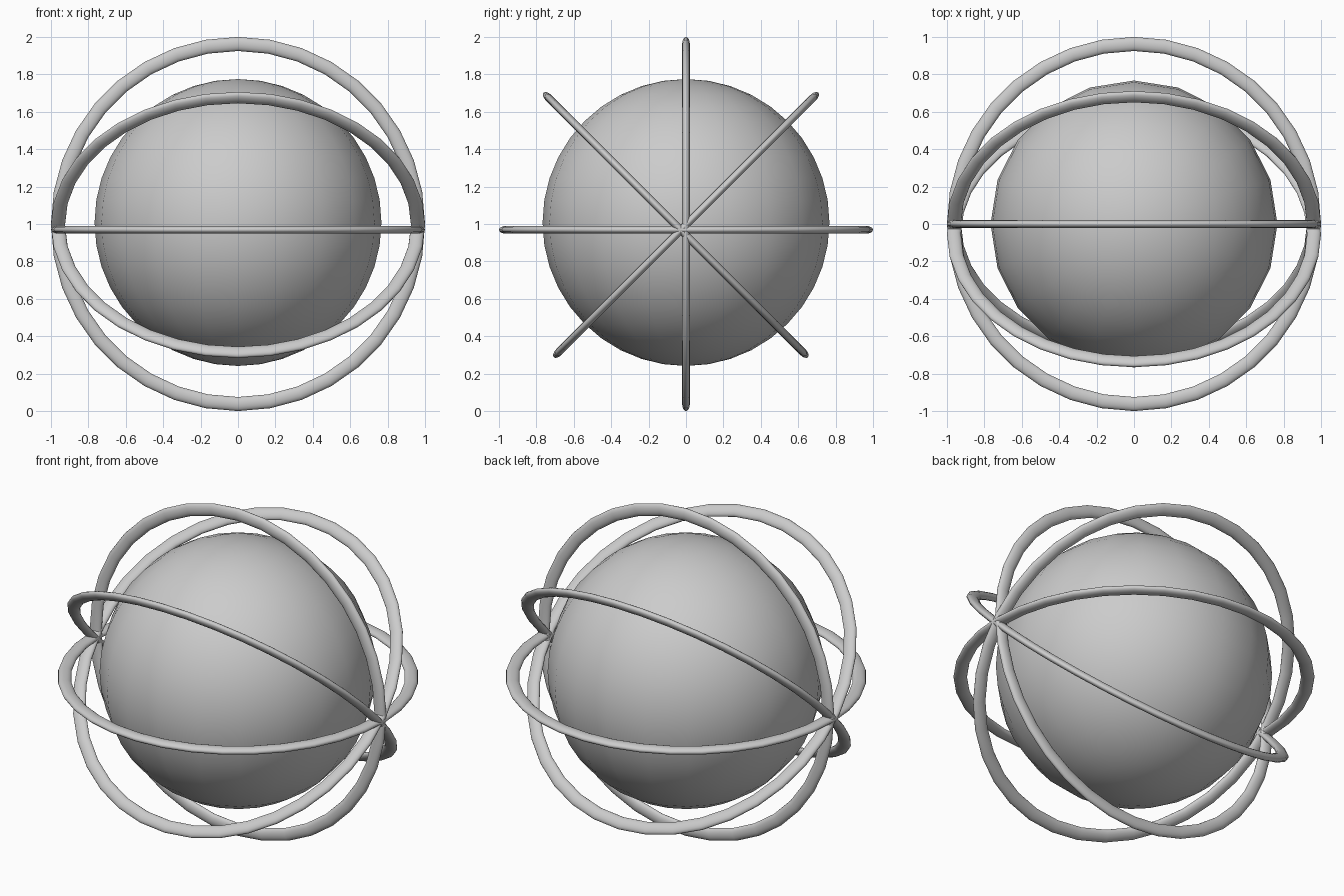
import bpy
from math import radians

if "Cube" in bpy.data.objects:
    bpy.data.objects.remove(bpy.data.objects["Cube"])


def smooth(obj, name):
    obj.name = name
    bpy.ops.object.shade_smooth_by_angle(angle=radians(50))


# Central ball
bpy.ops.mesh.primitive_uv_sphere_add(segments=20, ring_count=20, radius=0.767,
                                     location=(0, 0, 1.008))
smooth(bpy.context.object, "core_ball")


def ring(name, angle, y, z):
    """Flattened hoop turned about the shared x axis."""
    bpy.ops.mesh.primitive_torus_add(major_segments=36, minor_segments=16,
                                     major_radius=0.9625, minor_radius=0.0375,
                                     location=(0, y, z),
                                     rotation=(radians(angle), 0, 0))
    hoop = bpy.context.object
    hoop.scale.z = 0.55
    bpy.ops.object.transform_apply(location=False, rotation=False, scale=True)
    smooth(hoop, name)


# Four hoops crossing at the left and right ends
ring("horizontal_hoop", 0, 0, 0.969)
ring("vertical_hoop", 90, 0, 1.0)
ring("rising_hoop", 45, 0, 0.995)
ring("falling_hoop", -45, -0.055, 0.995)
